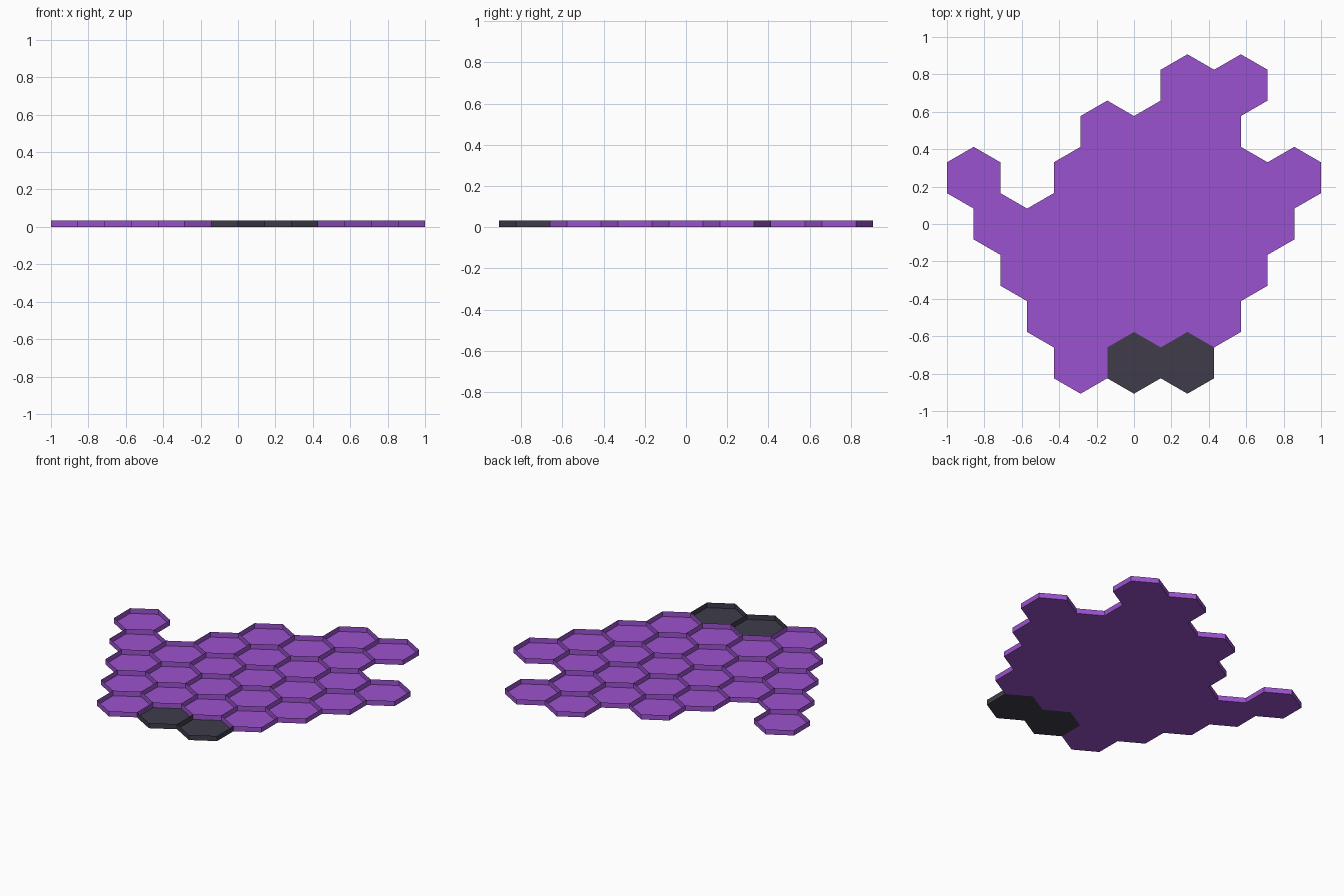
import bpy, bmesh, math

if "Cube" in bpy.data.objects:
    bpy.data.objects.remove(bpy.data.objects["Cube"])

W = 2 / 7                 # tile width across flats
R = W / math.sqrt(3)      # corner radius
ROW = 1.5 * R             # row spacing
H = 0.033                 # rim height


def material(name, rgb):
    m = bpy.data.materials.new(name)
    m.diffuse_color = (*rgb, 1)
    m.use_nodes = True
    m.node_tree.nodes["Principled BSDF"].inputs["Base Color"].default_value = m.diffuse_color
    return m


def tray(bm, x, y):
    # thin-walled, open-topped hexagonal tray
    pts = [(x + R * math.cos(math.radians(30 + 60 * k)),
            y + R * math.sin(math.radians(30 + 60 * k))) for k in range(6)]
    low = [bm.verts.new((px, py, 0)) for px, py in pts]
    top = [bm.verts.new((px, py, H)) for px, py in pts]
    bm.faces.new(low[::-1])
    for k in range(6):
        n = (k + 1) % 6
        bm.faces.new((low[k], low[n], top[n], top[k]))


def tiles(name, cells, mat):
    bm = bmesh.new()
    for row, half in cells:
        tray(bm, half * W / 2, row * ROW)
    me = bpy.data.meshes.new(name)
    bm.to_mesh(me)
    bm.free()
    me.materials.append(mat)
    ob = bpy.data.objects.new(name, me)
    bpy.context.collection.objects.link(ob)


# row number: tile centres in half tile widths
rows = {
    3: [2, 4],
    2: [-1, 1, 3],
    1: [-6, -2, 0, 2, 4, 6],
    0: [-5, -3, -1, 1, 3, 5],
    -1: [-4, -2, 0, 2, 4],
    -2: [-3, -1, 1, 3],
    -3: [-2],
}
# main field of tiles
tiles("purple_tiles", [(r, h) for r, hs in rows.items() for h in hs],
      material("purple", (0.33, 0.085, 0.62)))
# two dark tiles at the front
tiles("dark_tiles", [(-3, 0), (-3, 2)], material("charcoal", (0.05, 0.046, 0.07)))
